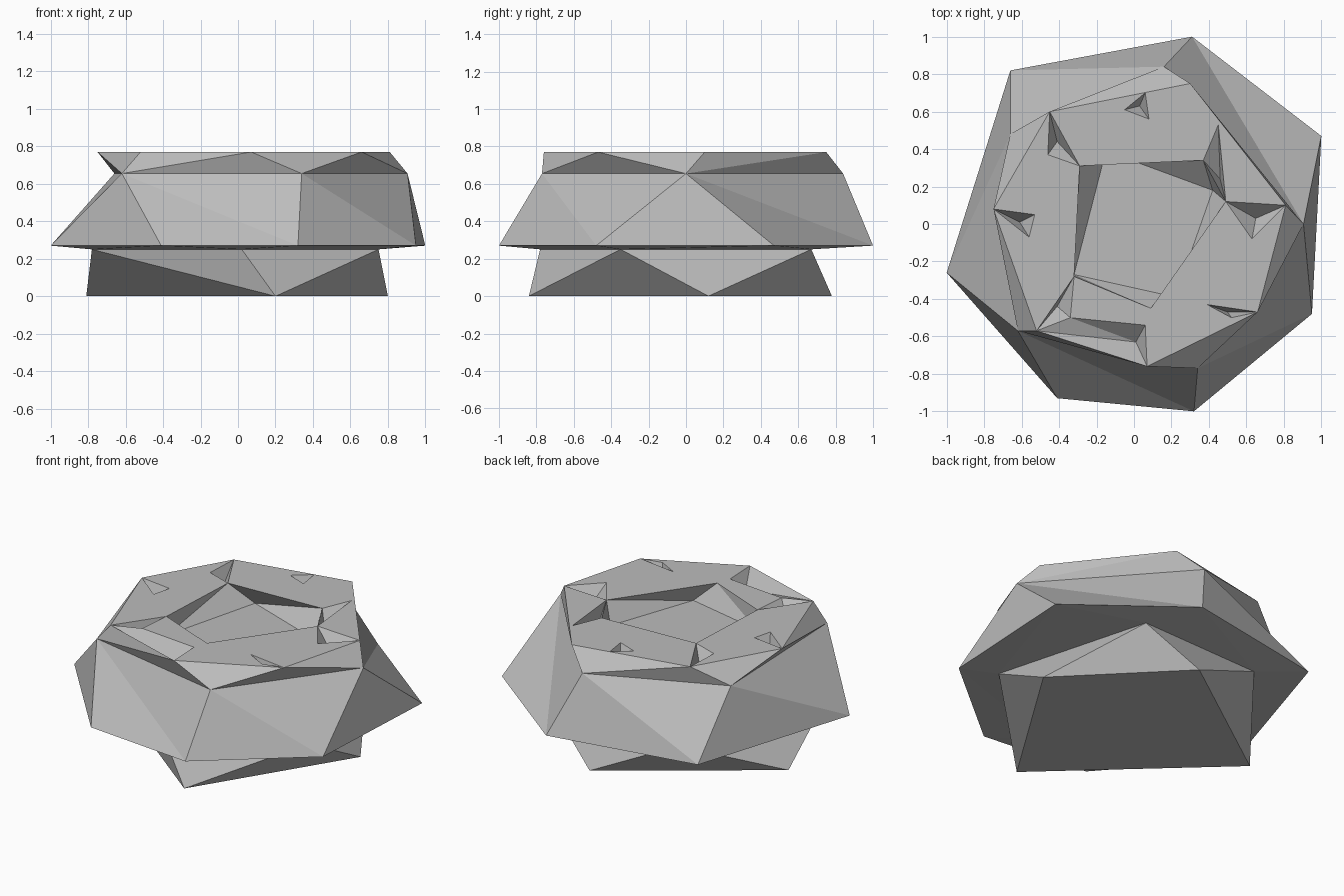
import bpy
import bmesh
from math import atan2
from mathutils import Vector
from mathutils.geometry import delaunay_2d_cdt

cube = bpy.data.objects.get("Cube")
if cube:
    bpy.data.objects.remove(cube, do_unlink=True)

stone = bpy.data.materials.new("stone grey")
stone.use_nodes = True
grey = (0.5, 0.5, 0.5, 1)
stone.diffuse_color = grey
stone.node_tree.nodes["Principled BSDF"].inputs["Base Color"].default_value = grey

TOP = 0.77


def ring(points, z):
    """Corner points at one height, sorted counter-clockwise around the axis."""
    return [Vector((x, y, z)) for x, y in sorted(points, key=lambda p: atan2(p[1], p[0]))]


def angle(points, i):
    """Angle of corner i, counting on past a full turn."""
    turns, k = divmod(i, len(points))
    return atan2(points[k].y, points[k].x) + turns * 6.2832


def zip_rings(lower, upper, inward=False):
    """Triangles joining two rings with different corner counts."""
    tris, i, j = [], 0, 0
    n, m = len(lower), len(upper)
    while i < n or j < m:
        a, b = lower[i % n], upper[j % m]
        if j == m or (i < n and angle(lower, i + 1) < angle(upper, j + 1)):
            i += 1
            tri = (a, lower[i % n], b)
        else:
            j += 1
            tri = (a, upper[j % m], b)
        tris.append(tri[::-1] if inward else tri)
    return tris


def build(name, faces):
    """Flat-shaded object from faces given as corner points."""
    bm = bmesh.new()
    for face in faces:
        bm.faces.new([bm.verts.new(p) for p in face])
    bmesh.ops.remove_doubles(bm, verts=bm.verts, dist=0.0005)
    mesh = bpy.data.meshes.new(name)
    bm.to_mesh(mesh)
    bm.free()
    mesh.materials.append(stone)
    obj = bpy.data.objects.new(name, mesh)
    bpy.context.scene.collection.objects.link(obj)


def inside(point, poly):
    """True if the point lies in a convex counter-clockwise polygon."""
    for a, b in zip(poly, poly[1:] + poly[:1]):
        if (b - a).to_2d().cross(point - a.to_2d()) < 0:
            return False
    return True


# Foot
ground = ring([(.2, -.84), (-.81, .1), (.15, .78), (.8, .12)], 0)
neck = ring([(.75, -.35), (.47, .67), (-.39, .64), (-.78, -.28), (.02, -.78)], 0.25)
build("foot", zip_rings(ground, neck) + [ground[::-1]])

# Wide body: underside, sloping sides and chipped upper band
skirt = ring([(.31, 1), (1, .47), (.95, -.48), (.32, -1), (-.41, -.93),
              (-1, -.26), (-.66, .82)], 0.27)
shoulder = ring([(-.62, -.57), (.34, -.77), (.905, 0), (.16, .84), (-.66, .48)], 0.655)
rim = ring([(-.75, .08), (-.52, -.57), (.07, -.76), (.66, -.47), (.81, .1),
            (.3, .75), (-.45, .6)], TOP)
build("body", zip_rings(neck, skirt) + zip_rings(skirt, shoulder) + zip_rings(shoulder, rim))

# Basin sunk into the top, its floor undercutting the lip
lip = ring([(-.29, .31), (.37, .34), (.49, .12), (.09, -.45), (-.32, -.28)], TOP)
floor = ring([(-.15, .39), (.42, .18), (.22, -.39), (-.32, -.27)], 0.645)
build("basin", zip_rings(floor, lip, inward=True) + [floor])

# Small pointed dents: deepest point, then the outline
dents = [
    ((-.41, .44), [(-.45, .6), (-.46, .37), (-.29, .31)]),
    ((.46, .24), [(.45, .53), (.37, .34), (.49, .12)]),
    ((.65, .03), [(.49, .12), (.81, .1), (.63, -.08)]),
    ((.5, -.47), [(.39, -.43), (.66, -.47), (.52, -.5)]),
    ((.01, -.63), [(-.34, -.5), (.06, -.54), (.07, -.76), (-.52, -.57)]),
    ((-.41, -.44), [(-.52, -.57), (-.32, -.28), (-.34, -.5)]),
    ((-.61, .01), [(-.75, .08), (-.53, .05), (-.56, -.07)]),
    ((.03, .63), [(.06, .7), (-.05, .61), (.08, .56)]),
]
holes, walls = [lip], []
for (px, py), outline in dents:
    outline = sorted(outline, key=lambda p: atan2(p[1] - py, p[0] - px))
    edge = [Vector((x, y, TOP)) for x, y in outline]
    pit = Vector((px, py, 0.68))
    holes.append(edge)
    walls += [(a, b, pit) for a, b in zip(edge, edge[1:] + edge[:1])]
build("dents", walls)

# Flat top, triangulated around the basin and dents
points, edges = [], []
for loop in [rim] + holes:
    start, count = len(points), len(loop)
    points += [p.to_2d() for p in loop]
    edges += [(start + k, start + (k + 1) % count) for k in range(count)]
flat, _, tris, *_ = delaunay_2d_cdt(points, edges, [], 0, 0.0001)
top_faces = []
for tri in tris:
    corners = [flat[k] for k in tri]
    middle = sum(corners, Vector((0, 0))) / len(corners)
    if not any(inside(middle, hole) for hole in holes):
        top_faces.append([Vector((p.x, p.y, TOP)) for p in corners])
build("flat_top", top_faces)
